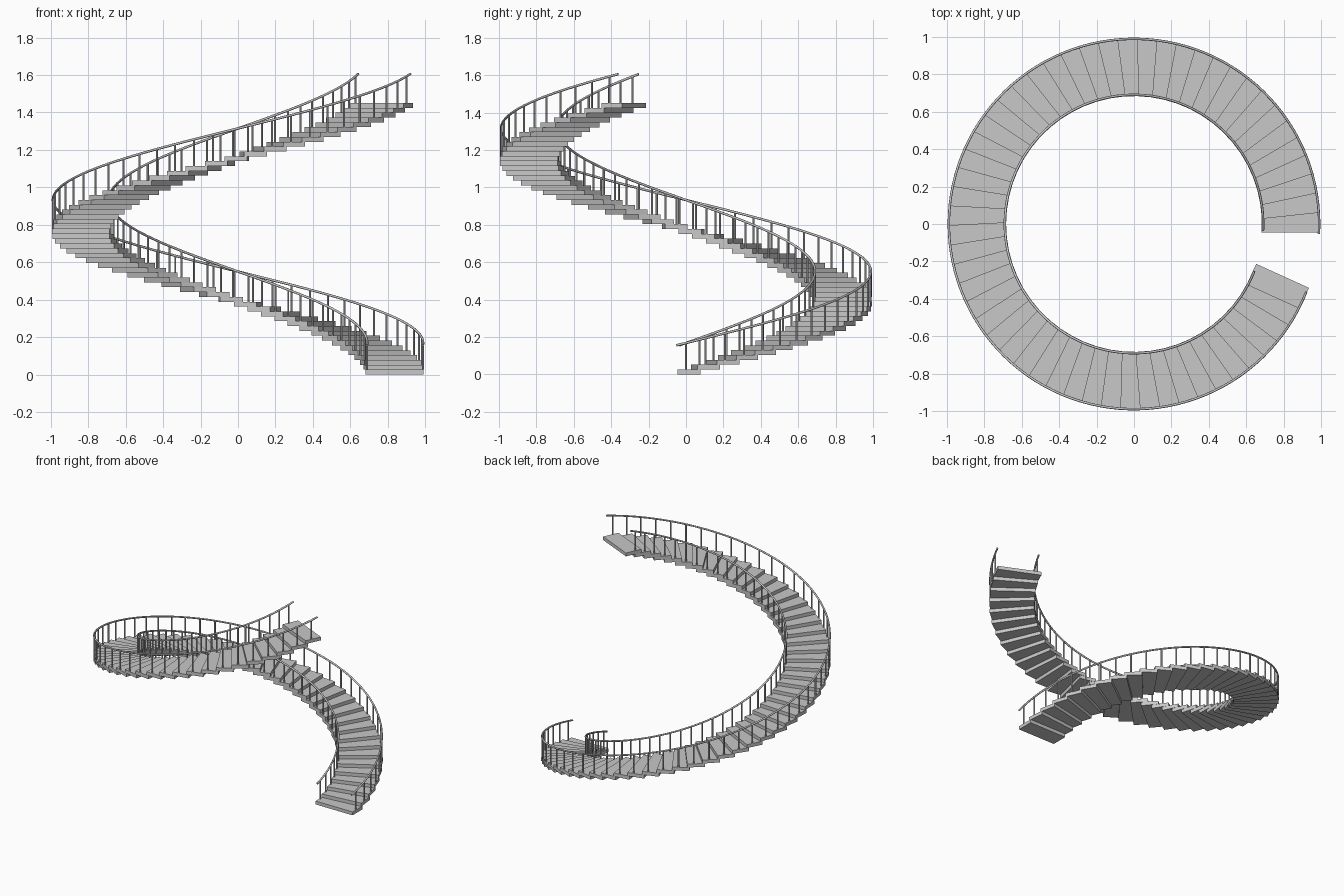
import bpy, bmesh, math
from mathutils import Matrix, Vector

STEPS = 56
TURN = math.radians(6.1)      # rotation per step
RISE = 0.0259                 # height per step, also tread thickness
INNER, OUTER = 0.682, 0.992   # radial ends of a tread
RAILS = {"inner": 0.69, "outer": 0.989}
BAR = 0.0065                  # handrail radius

cube = bpy.data.objects.get("Cube")
if cube:
    bpy.data.objects.remove(cube)


def material(name, value):
    mat = bpy.data.materials.new(name)
    mat.use_nodes = True
    colour = (value, value, value, 1)
    mat.diffuse_color = colour
    mat.node_tree.nodes["Principled BSDF"].inputs["Base Color"].default_value = colour
    return mat


grey = material("light grey", 0.58)


def finish(bm, name):
    mesh = bpy.data.meshes.new(name)
    bmesh.ops.recalc_face_normals(bm, faces=bm.faces)
    bm.to_mesh(mesh)
    bm.free()
    mesh.materials.append(grey)
    obj = bpy.data.objects.new(name, mesh)
    bpy.context.collection.objects.link(obj)
    return obj


def rail_height(angle):
    return 0.168 + RISE * angle / TURN


# Treads: overlapping rectangular slabs turned about the centre
bm = bmesh.new()
back, front = -0.045, 0.077
for i in range(STEPS):
    place = (Matrix.Rotation(i * TURN, 4, "Z")
             @ Matrix.Translation(((INNER + OUTER) / 2, (back + front) / 2, (i + 0.5) * RISE))
             @ Matrix.Diagonal((OUTER - INNER, front - back, RISE, 1)))
    bmesh.ops.create_cube(bm, size=1, matrix=place)
finish(bm, "treads")

for side, radius in RAILS.items():
    # Balusters: one per tread, from tread top to handrail
    bm = bmesh.new()
    for i in range(STEPS):
        low, high = (i + 1) * RISE, rail_height(i * TURN)
        place = (Matrix.Rotation(i * TURN, 4, "Z")
                 @ Matrix.Translation((radius, 0, (low + high) / 2)))
        bmesh.ops.create_cone(bm, cap_ends=True, segments=8, radius1=0.0055,
                              radius2=0.0055, depth=high - low, matrix=place)
    finish(bm, side + "_balusters")

    # Handrail: round bar swept along the helix
    bm = bmesh.new()
    start, end = math.radians(-3), (STEPS - 1) * TURN + math.radians(3)
    count, sides = 2 * STEPS, 8
    rings = []
    for k in range(count + 1):
        a = start + (end - start) * k / count
        out = Vector((math.cos(a), math.sin(a), 0))
        along = Vector((-math.sin(a) * radius, math.cos(a) * radius, RISE / TURN)).normalized()
        up = out.cross(along)
        centre = out * radius + Vector((0, 0, rail_height(a)))
        rings.append([bm.verts.new(centre + BAR * (out * math.cos(t) + up * math.sin(t)))
                      for t in (2 * math.pi * j / sides for j in range(sides))])
    for r0, r1 in zip(rings, rings[1:]):
        for j in range(sides):
            n = (j + 1) % sides
            bm.faces.new((r0[j], r0[n], r1[n], r1[j]))
    bm.faces.new(rings[0])
    bm.faces.new(rings[-1])
    rail = finish(bm, side + "_handrail")
    bpy.ops.object.select_all(action="DESELECT")
    rail.select_set(True)
    bpy.context.view_layer.objects.active = rail
    bpy.ops.object.shade_smooth_by_angle(angle=math.radians(50))
